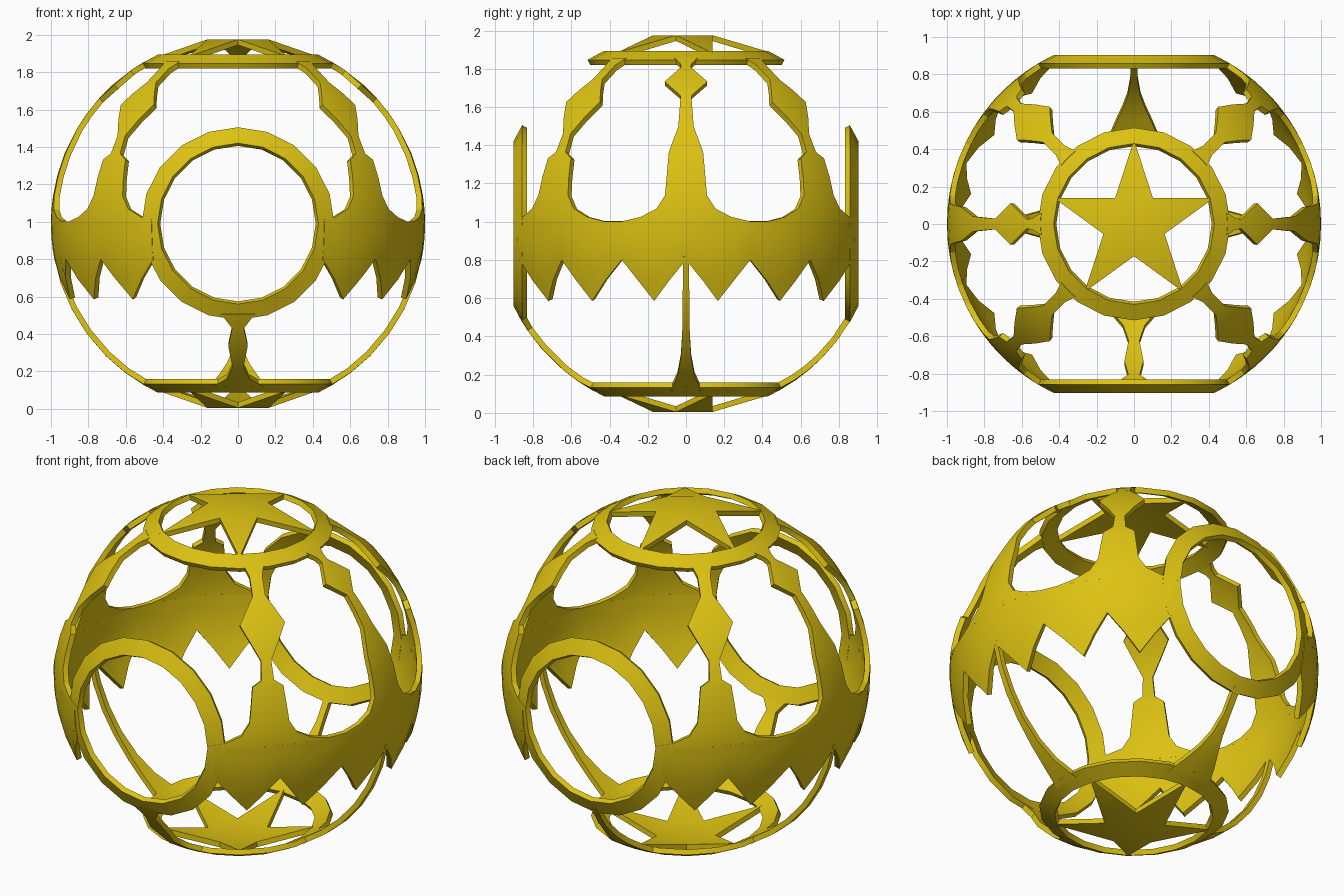
import bpy, bmesh
from math import sin, cos, radians, ceil, pi, sqrt
from mathutils import Vector, Matrix

if "Cube" in bpy.data.objects:
    bpy.data.objects.remove(bpy.data.objects["Cube"], do_unlink=True)

CENTRE = Vector((0, 0, 0.99))
THICK = 0.03

gold = bpy.data.materials.new("gold")
gold.use_nodes = True
COLOUR = (0.72, 0.54, 0.006, 1)
gold.diffuse_color = COLOUR
gold.node_tree.nodes["Principled BSDF"].inputs["Base Color"].default_value = COLOUR


def on_sphere(az, el):
    """Point on the unit sphere, angles in degrees."""
    a, e = radians(az), radians(el)
    return Vector((cos(e) * cos(a), cos(e) * sin(a), sin(e)))


def finish(name, bm, turn=Matrix()):
    """Turn a shell into an object thickened towards the sphere centre."""
    bm.transform(Matrix.Translation(CENTRE) @ turn)
    mesh = bpy.data.meshes.new(name)
    bm.to_mesh(mesh)
    bm.free()
    mesh.materials.append(gold)
    ob = bpy.data.objects.new(name, mesh)
    bpy.context.collection.objects.link(ob)
    solid = ob.modifiers.new("thickness", 'SOLIDIFY')
    solid.thickness = THICK
    solid.offset = -1
    bpy.ops.object.select_all(action='DESELECT')
    ob.select_set(True)
    bpy.context.view_layer.objects.active = ob
    bpy.ops.object.modifier_apply(modifier=solid.name)
    bpy.ops.object.shade_smooth_by_angle(angle=radians(30))


def grid(rows, closed=False):
    """Quads between rows of points, listed from low to high."""
    bm = bmesh.new()
    verts = [[bm.verts.new(p) for p in row] for row in rows]
    for low, high in zip(verts, verts[1:]):
        n = len(low)
        for i in range(n if closed else n - 1):
            j = (i + 1) % n
            bm.faces.new((low[i], low[j], high[j], high[i]))
    return bm


def strip(name, az, profile, across=2, step=9):
    """Upright strip along a meridian; profile is (elevation, half width)."""
    fine = [profile[0]]
    for (e0, w0), (e1, w1) in zip(profile, profile[1:]):
        n = ceil((e1 - e0) / step)
        fine += [(e0 + (e1 - e0) * k / n, w0 + (w1 - w0) * k / n) for k in range(1, n + 1)]
    rows = []
    for el, w in fine:
        half = w / cos(radians(el)) * 180 / pi
        rows.append([on_sphere(az + half * (2 * i / across - 1), el)
                     for i in range(across + 1)])
    finish(name, grid(rows))


# Four round frames: top, bottom, front, back
def ring(name, turn):
    n = 20
    rows = [[Vector((r * cos(2 * pi * (i + 0.25 * n) / n), r * sin(2 * pi * (i + 0.25 * n) / n), z))
             for i in range(n)] for r, z in ((0.515, 0.857), (0.43, 0.903))]
    finish(name, grid(rows, closed=True), turn)


# Five pointed star, its centre flat and its points bent along the sphere
def star(name, turn):
    bm = bmesh.new()
    inner, tips = [], []
    for i in range(5):
        for group, r, shift in ((tips, 0.45, 0), (inner, 0.172, 0.5)):
            a = pi / 2 + 2 * pi * (i + shift) / 5
            group.append(bm.verts.new((r * cos(a), r * sin(a), sqrt(1 - r * r))))
    bm.faces.new(inner)
    for i in range(5):
        bm.faces.new((inner[i - 1], tips[i], inner[i]))
    finish(name, bm, turn)


flip = Matrix.Rotation(pi, 4, 'Y')
ring("top_ring", Matrix())
ring("bottom_ring", flip)
ring("front_ring", Matrix.Rotation(pi / 2, 4, 'X'))
ring("back_ring", Matrix.Rotation(-pi / 2, 4, 'X'))
star("top_star", Matrix())
star("bottom_star", flip)

# Toothed side bands between the front and back rings
VALLEY, TIP, BAND_TOP = -0.19, -0.405, 0.012
half_edge = [(0, VALLEY), (10.5, TIP), (20, VALLEY), (32.5, TIP),
             (41.5, VALLEY), (52, TIP), (62.5, VALLEY)]
edge = [(-a, z) for a, z in half_edge[:0:-1]] + half_edge


def band(name, az):
    columns = []
    for (a0, z0), (a1, z1) in zip(edge, edge[1:]):
        columns += [(a0 + (a1 - a0) * k / 2, z0 + (z1 - z0) * k / 2) for k in range(2)]
    columns.append(edge[-1])
    rows = []
    for k in range(5):
        row = []
        for a, low in columns:
            z = low + (BAND_TOP - low) * k / 4
            r = sqrt(1 - z * z)
            row.append((r * cos(radians(az + a)), r * sin(radians(az + a)), z))
        rows.append(row)
    finish(name, grid(rows))


# Spires with a flared foot and a diamond, from the bands to the top ring
foot = [(0.69, 0.34), (2, 0.24), (4.5, 0.155), (8.5, 0.11)]
side_spire = foot + [(22, 0.09), (30.5, 0.04), (42, 0.028), (48, 0.112),
                     (55, 0.025), (57, 0.03), (60, 0.06)]
corner_spire = foot + [(20, 0.085), (22, 0.035), (28, 0.028), (39.5, 0.125),
                       (49, 0.035), (56, 0.035), (60, 0.055)]
# Struts rising from the bottom ring
side_strut = [(-61, 0.08), (-53, 0.045), (-45, 0.028), (-36, 0.02), (-10, 0.015)]
front_strut = [(-61, 0.14), (-56, 0.06), (-50, 0.03), (-41, 0.052), (-34, 0.032), (-29, 0.09)]
back_strut = [(-61, 0.14), (-55, 0.095), (-50, 0.06), (-45, 0.035), (-38, 0.02), (-29, 0.02)]

for side, az in (("left", 0), ("right", 180)):
    band(side + "_band", az)
    strip(side + "_spire", az, side_spire, across=8)
    strip(side + "_strut", az, side_strut)
for name, az in (("front_left", -45), ("back_left", 45), ("back_right", 135), ("front_right", 225)):
    strip(name + "_spire", az, corner_spire, across=8)
strip("front_strut", -90, front_strut, across=4)
strip("back_strut", 90, back_strut, across=4)
